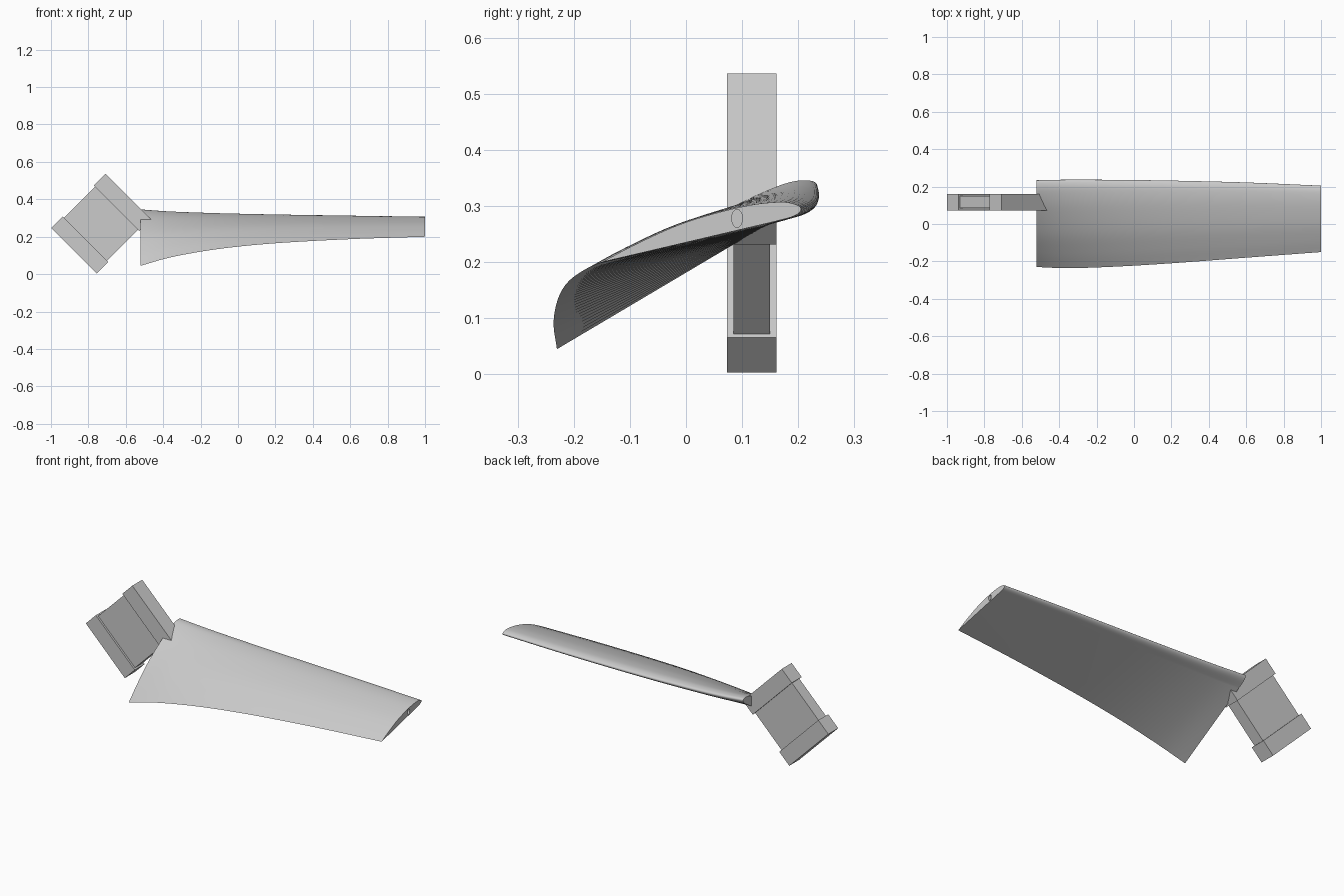
import bpy, bmesh, math
from mathutils import Vector

default = bpy.data.objects.get("Cube")
if default:
    bpy.data.objects.remove(default, do_unlink=True)

grey = bpy.data.materials.new("plain_grey")
grey.use_nodes = True
colour = (0.6, 0.6, 0.6, 1)
grey.diffuse_color = colour
grey.node_tree.nodes["Principled BSDF"].inputs["Base Color"].default_value = colour


def add_object(name, bm):
    bmesh.ops.recalc_face_normals(bm, faces=bm.faces)
    mesh = bpy.data.meshes.new(name)
    bm.to_mesh(mesh)
    bm.free()
    mesh.materials.append(grey)
    obj = bpy.data.objects.new(name, mesh)
    bpy.context.collection.objects.link(obj)
    return obj


def spline(points, steps):
    """Smooth curve through the points, of any dimension."""
    pts = [Vector(p) for p in points]
    pts = [2 * pts[0] - pts[1]] + pts + [2 * pts[-1] - pts[-2]]
    out = []
    for a, b, c, d in zip(pts, pts[1:], pts[2:], pts[3:]):
        for i in range(steps):
            t = i / steps
            out.append(0.5 * (2 * b + (c - a) * t + (2 * a - 5 * b + 4 * c - d) * t ** 2
                              + (3 * b - a - 3 * c + d) * t ** 3))
    return out + [pts[-2]]


# Blade section: along the chord from trailing edge, and height above it
airfoil = spline([(0, 0), (0.2, 0.046), (0.445, 0.084), (0.726, 0.088), (0.907, 0.064),
                  (0.985, 0.03), (1, 0), (0.96, -0.02), (0.867, -0.022)], 5)

# Trailing and leading edge paths, root to tip
trailing = spline([(-0.52, -0.230, 0.045), (-0.35, -0.236, 0.092), (-0.1, -0.228, 0.135),
                   (0.2, -0.210, 0.165), (0.6, -0.180, 0.187), (1, -0.150, 0.200)], 8)
leading = spline([(-0.52, 0.234, 0.336), (-0.35, 0.237, 0.322), (-0.1, 0.236, 0.311),
                  (0.2, 0.232, 0.303), (0.6, 0.222, 0.297), (1, 0.205, 0.293)], 8)

# Twisted, tapered blade
bm = bmesh.new()
rings = []
for tail, nose in zip(trailing, leading):
    chord = nose - tail
    up = Vector((0, -chord.z, chord.y))
    rings.append([bm.verts.new(tail + chord * p.x + up * p.y) for p in airfoil])
for r, s in zip(rings, rings[1:]):
    for i in range(len(r)):
        j = (i + 1) % len(r)
        bm.faces.new((r[i], r[j], s[j], s[i]))
bm.faces.new(rings[0])
bm.faces.new(rings[-1])
blade = add_object("blade", bm)
blade.select_set(True)
bpy.context.view_layer.objects.active = blade
bpy.ops.object.shade_smooth_by_angle(angle=math.radians(35))

# Small spar hole in the blade tip
bm = bmesh.new()
bmesh.ops.create_cone(bm, cap_ends=True, segments=16, radius1=0.016, radius2=0.016, depth=0.3)
cutter = add_object("spar_hole_cutter", bm)
cutter.rotation_euler.y = math.pi / 2
cutter.scale.y = 0.6
cutter.location = (0.95, 0.091, 0.278)
cutter.hide_render = True
cutter.hide_set(True)
hole = blade.modifiers.new("spar_hole", 'BOOLEAN')
hole.object = cutter
hole.operation = 'DIFFERENCE'

# Tilted root block with a flange at each end
centre = Vector((-0.733, 0.117, 0.27))
axis = Vector((1, 0, 1)).normalized()


def root_box(name, along, size):
    bm = bmesh.new()
    bmesh.ops.create_cube(bm, size=1)
    bmesh.ops.scale(bm, vec=size, verts=bm.verts)
    obj = add_object(name, bm)
    obj.rotation_euler.y = -math.pi / 4
    obj.location = centre + axis * along


root_box("root_block", 0, (0.26, 0.065, 0.325))
for name, side in (("outer_flange", -1), ("inner_flange", 1)):
    root_box(name, side * 0.161, (0.088, 0.088, 0.344))
